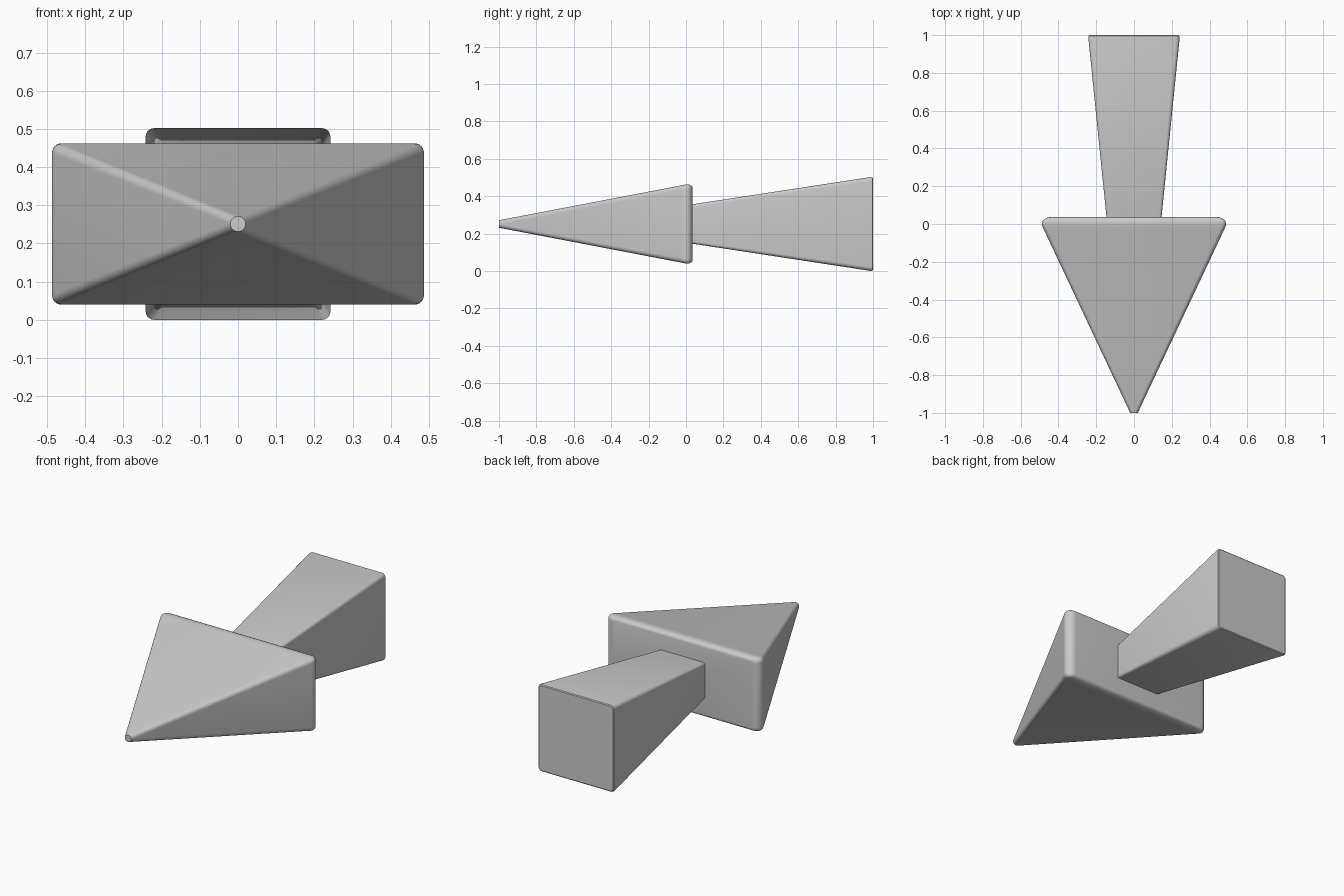
import bpy, bmesh
from math import cos, sin, pi, radians

if "Cube" in bpy.data.objects:
    bpy.data.objects.remove(bpy.data.objects["Cube"])

CZ = 0.251  # height of the arrow's axis


def ring(bm, y, hx, hz, r, seg=6):
    """Rounded rectangle section across the arrow's axis."""
    r = min(r, hx * 0.999, hz * 0.999)
    verts = []
    for q, (sx, sz) in enumerate([(1, 1), (-1, 1), (-1, -1), (1, -1)]):
        for i in range(seg + 1):
            a = (q + i / seg) * pi / 2
            verts.append(bm.verts.new((sx * (hx - r) + r * cos(a), y,
                                       CZ + sz * (hz - r) + r * sin(a))))
    return verts


def loft(name, sections):
    """Skin a list of (y, half width, half height, corner radius)."""
    bm = bmesh.new()
    rings = [ring(bm, *s) for s in sections]
    for a, b in zip(rings, rings[1:]):
        n = len(a)
        for i in range(n):
            j = (i + 1) % n
            bm.faces.new((a[i], a[j], b[j], b[i]))
    bm.faces.new(rings[0])
    bm.faces.new(rings[-1])
    bmesh.ops.recalc_face_normals(bm, faces=bm.faces)
    me = bpy.data.meshes.new(name)
    bm.to_mesh(me)
    bm.free()
    ob = bpy.data.objects.new(name, me)
    bpy.context.collection.objects.link(ob)
    bpy.ops.object.select_all(action='DESELECT')
    bpy.context.view_layer.objects.active = ob
    ob.select_set(True)
    bpy.ops.object.shade_smooth_by_angle(angle=radians(30))
    return ob


# pyramid head with a blunt tip and rounded base rim
loft("arrow_head", [
    (-1.0, 0.020, 0.020, 0.020),
    (-0.022, 0.481, 0.207, 0.024),
    (-0.008, 0.487, 0.210, 0.024),
    (0.006, 0.487, 0.211, 0.024),
    (0.018, 0.482, 0.210, 0.023),
    (0.028, 0.472, 0.206, 0.022),
    (0.034, 0.460, 0.200, 0.018),
    (0.036, 0.447, 0.193, 0.014),
])

# flared shaft widening towards the rear
loft("arrow_shaft", [
    (0.0, 0.142, 0.100, 0.014),
    (0.988, 0.242, 0.251, 0.022),
    (0.996, 0.240, 0.249, 0.020),
    (1.0, 0.235, 0.244, 0.016),
])
